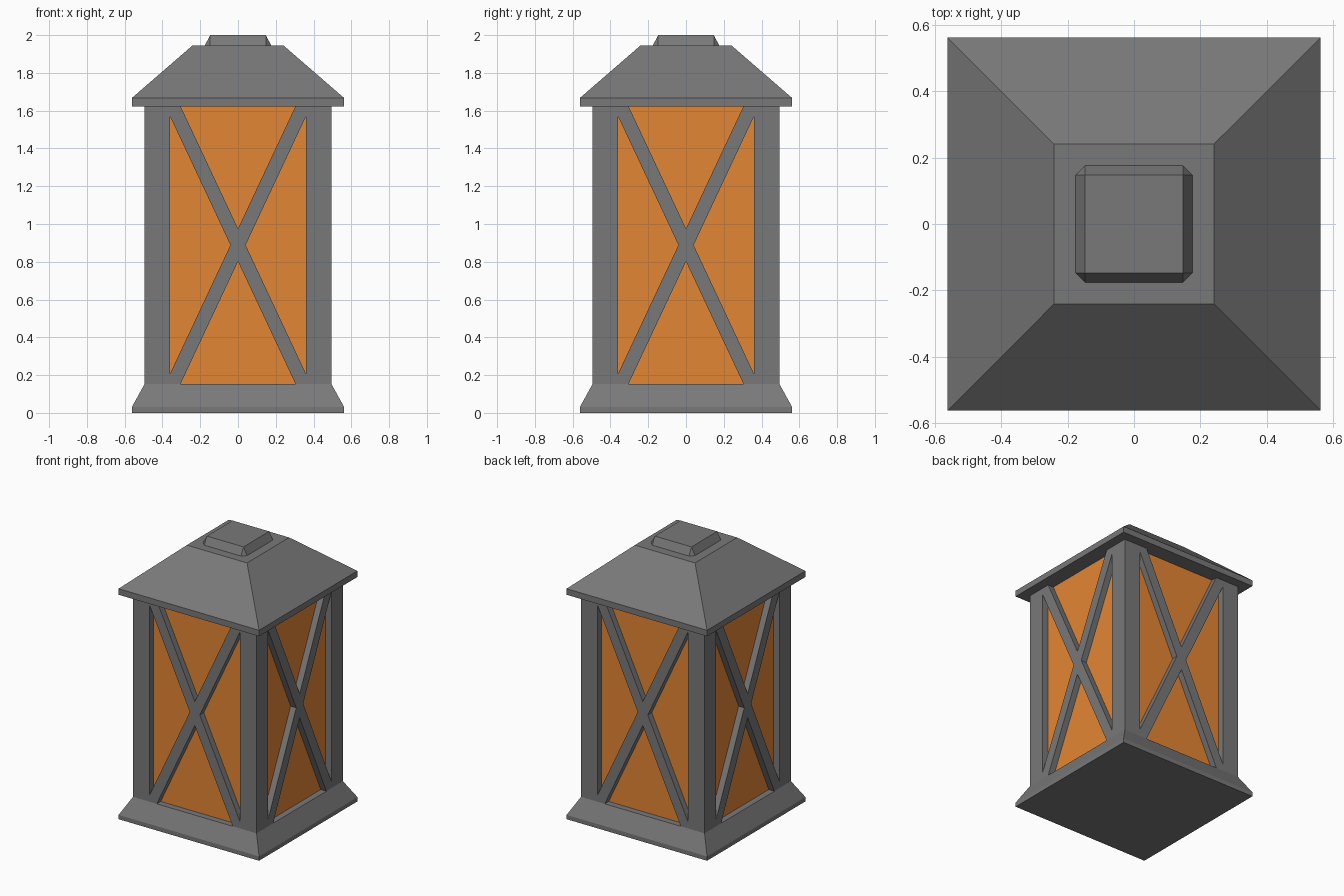
import bpy, bmesh, math
from mathutils import Matrix

if "Cube" in bpy.data.objects:
    bpy.data.objects.remove(bpy.data.objects["Cube"])

BODY, DEPTH = 0.494, 0.045      # half width of body, recess of the panes
Z0, Z1 = 0.154, 1.623           # visible bottom and top of the panes
ZC = (Z0 + Z1) / 2


def material(name, color):
    mat = bpy.data.materials.new(name)
    mat.diffuse_color = (*color, 1)
    mat.use_nodes = True
    mat.node_tree.nodes["Principled BSDF"].inputs["Base Color"].default_value = mat.diffuse_color
    return mat


METAL = material("dark_metal", (0.19, 0.19, 0.19))
GLASS = material("amber_glass", (0.77, 0.238, 0.034))


def finish(name, bm, mat):
    bmesh.ops.recalc_face_normals(bm, faces=bm.faces)
    me = bpy.data.meshes.new(name)
    bm.to_mesh(me)
    bm.free()
    me.materials.append(mat)
    ob = bpy.data.objects.new(name, me)
    bpy.context.collection.objects.link(ob)
    return ob


def square_loft(name, profile, mat):
    """Closed solid from square sections given as (half width, z)."""
    bm = bmesh.new()
    rings = [[bm.verts.new((sx * h, sy * h, z))
              for sx, sy in ((-1, -1), (1, -1), (1, 1), (-1, 1))] for h, z in profile]
    for a, b in zip(rings, rings[1:]):
        for i in range(4):
            j = (i + 1) % 4
            bm.faces.new((a[i], a[j], b[j], b[i]))
    bm.faces.new(rings[0][::-1])
    bm.faces.new(rings[-1])
    return finish(name, bm, mat)


# Base, roof and amber glass core
square_loft("base", [(0.562, 0), (0.562, 0.031), (BODY, Z0)], METAL)
square_loft("roof", [(0.562, Z1), (0.562, 1.667), (0.241, 1.945)], METAL)
square_loft("glass", [(BODY - DEPTH, 0.12), (BODY - DEPTH, 1.65)], GLASS)

# Cap: chamfered block on top of the roof
bm = bmesh.new()
w, t = 0.176, 0.147
for sx in (-1, 1):
    for sy in (-1, 1):
        for p in ((w, t, 1.945), (t, w, 1.945), (t, t, 2.0)):
            bm.verts.new((sx * p[0], sy * p[1], p[2]))
bmesh.ops.convex_hull(bm, input=bm.verts)
bmesh.ops.dissolve_limit(bm, angle_limit=0.01, verts=bm.verts, edges=bm.edges)
finish("cap", bm, METAL)

# Frame side: flat outline with four triangular openings leaving an X brace
loops = [[(-BODY, 0.12), (BODY - DEPTH, 0.12), (BODY - DEPTH, 1.65), (-BODY, 1.65)]]
for s in (-1, 1):
    loops.append([(s * 0.361, ZC - 0.684), (s * 0.361, ZC + 0.684), (s * 0.04, ZC)])
    z_edge = ZC + s * (Z1 - Z0) / 2
    loops.append([(-0.304, z_edge), (0.304, z_edge), (0, ZC + s * 0.087)])

curve = bpy.data.curves.new("frame_side", 'CURVE')
curve.dimensions = '2D'
curve.fill_mode = 'BOTH'
curve.extrude = DEPTH / 2
for pts in loops:
    sp = curve.splines.new('POLY')
    sp.points.add(len(pts) - 1)
    for p, (x, y) in zip(sp.points, pts):
        p.co = (x, y, 0, 1)
    sp.use_cyclic_u = True

# Convert once, then turn the same side around the body
tmp = bpy.data.objects.new("frame_curve", curve)
bpy.context.collection.objects.link(tmp)
bpy.context.view_layer.update()
deps = bpy.context.evaluated_depsgraph_get()
side_mesh = bpy.data.meshes.new_from_object(tmp.evaluated_get(deps))
bpy.data.objects.remove(tmp)
side_mesh.materials.clear()
side_mesh.materials.append(METAL)
for p in side_mesh.polygons:
    p.use_smooth = False
    p.material_index = 0

stand = Matrix.Translation((0, -(BODY - DEPTH / 2), 0)) @ Matrix.Rotation(math.pi / 2, 4, 'X')
for k, name in enumerate(("front", "right", "back", "left")):
    ob = bpy.data.objects.new(name + "_frame", side_mesh)
    ob.matrix_world = Matrix.Rotation(k * math.pi / 2, 4, 'Z') @ stand
    bpy.context.collection.objects.link(ob)
